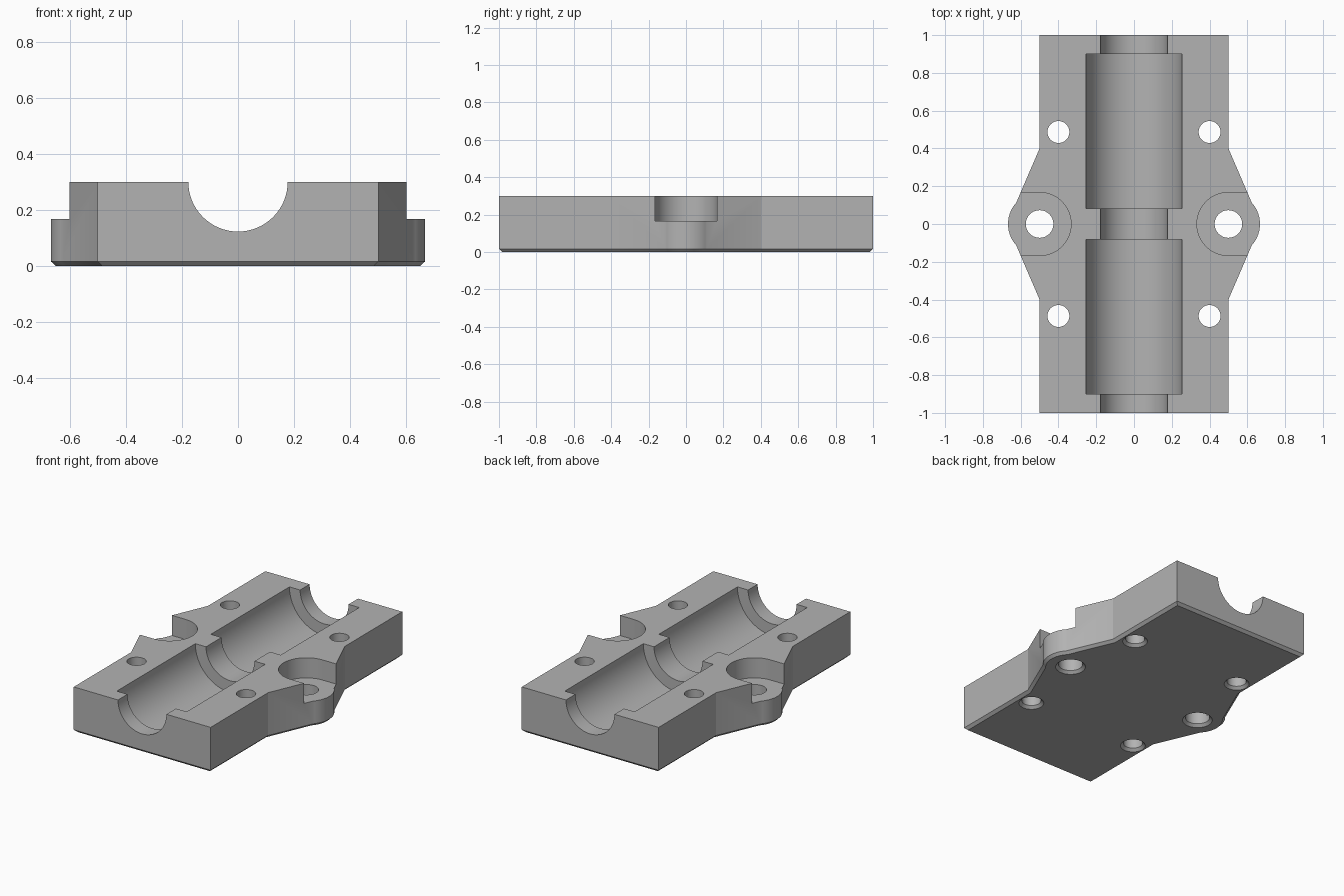
import bpy
import bmesh
from math import sin, cos, pi, radians
from mathutils import Matrix, Vector

HEIGHT = 0.3
EAR_X, EAR_R = 0.5, 0.167
CHAMFER = 0.017

if "Cube" in bpy.data.objects:
    bpy.data.objects.remove(bpy.data.objects["Cube"], do_unlink=True)

grey = bpy.data.materials.new("plain grey")
grey.use_nodes = True
grey.diffuse_color = (0.45, 0.45, 0.45, 1)
grey.node_tree.nodes["Principled BSDF"].inputs["Base Color"].default_value = (0.45, 0.45, 0.45, 1)


def finish(name, bm):
    bmesh.ops.recalc_face_normals(bm, faces=bm.faces)
    mesh = bpy.data.meshes.new(name)
    bm.to_mesh(mesh)
    bm.free()
    mesh.materials.append(grey)
    obj = bpy.data.objects.new(name, mesh)
    bpy.context.collection.objects.link(obj)
    return obj


def arc(cx, r, start, end, steps):
    angles = [radians(start + (end - start) * i / steps) for i in range(steps + 1)]
    return [(cx + r * cos(a), r * sin(a)) for a in angles]


def prism(name, points, z0, z1, chamfer=0):
    bm = bmesh.new()
    face = bm.faces.new([bm.verts.new((x, y, z0)) for x, y in points])
    top = bmesh.ops.extrude_face_region(bm, geom=[face], use_keep_orig=True)
    verts = [v for v in top["geom"] if isinstance(v, bmesh.types.BMVert)]
    bmesh.ops.translate(bm, verts=verts, vec=(0, 0, z1 - z0))
    bmesh.ops.recalc_face_normals(bm, faces=bm.faces)
    if chamfer:
        rim = [e for e in bm.edges if all(abs(v.co.z - z0) < 1e-5 for v in e.verts)]
        bmesh.ops.bevel(bm, geom=rim, offset=chamfer, offset_type='OFFSET',
                        segments=1, affect='EDGES', clamp_overlap=False)
    return finish(name, bm)


def cone(name, r1, r2, depth, centre, along_y=False):
    bm = bmesh.new()
    turn = Matrix.Rotation(pi / 2, 4, 'X') if along_y else Matrix()
    bmesh.ops.create_cone(bm, cap_ends=True, segments=64, radius1=r1, radius2=r2,
                          depth=depth, matrix=Matrix.Translation(Vector(centre)) @ turn)
    return finish(name, bm)


# Plate outline: straight ends, tapered flanks and rounded ears
right = [(0.5, -1), (0.5, -0.4)] + arc(EAR_X, EAR_R, -42, 42, 20) + [(0.5, 0.4), (0.5, 1)]
outline = right + [(-x, -y) for x, y in right]
body = prism("bearing_clamp_body", outline, 0, HEIGHT, CHAMFER)

# Shaft channel and the two wider bearing seats
cutters = [cone("shaft_channel_cutter", 0.177, 0.177, 2.4, (0, 0, HEIGHT), True)]
for side in (-1, 1):
    cutters.append(cone("bearing_seat_cutter", 0.255, 0.255, 0.82,
                        (0, side * 0.491, HEIGHT), True))

# Open recesses on top of the ears
for side in (-1, 1):
    shape = arc(EAR_X, EAR_R, 90, 270, 40) + [(0.9, -EAR_R), (0.9, EAR_R)]
    cutters.append(prism("ear_recess_cutter", [(side * x, y) for x, y in shape],
                         EAR_R, HEIGHT + 0.2))

# Bolt holes with chamfered mouths underneath
holes = [(s * EAR_X, 0, 0.073) for s in (-1, 1)]
holes += [(sx * 0.4, sy * 0.487, 0.058) for sx in (-1, 1) for sy in (-1, 1)]
for x, y, r in holes:
    cutters.append(cone("bolt_hole_cutter", r, r, 1, (x, y, 0)))
    cutters.append(cone("countersink_cutter", r + 2 * CHAMFER, r, 2 * CHAMFER, (x, y, 0)))

# Carve the body and discard the cutters
bpy.ops.object.select_all(action='DESELECT')
body.select_set(True)
bpy.context.view_layer.objects.active = body
for cutter in cutters:
    cutter.hide_render = True
    mod = body.modifiers.new("cut", 'BOOLEAN')
    mod.operation = 'DIFFERENCE'
    mod.solver = 'EXACT'
    mod.object = cutter
    bpy.ops.object.modifier_apply(modifier=mod.name)
    bpy.data.objects.remove(cutter, do_unlink=True)

bpy.ops.object.shade_smooth_by_angle(angle=radians(20))
